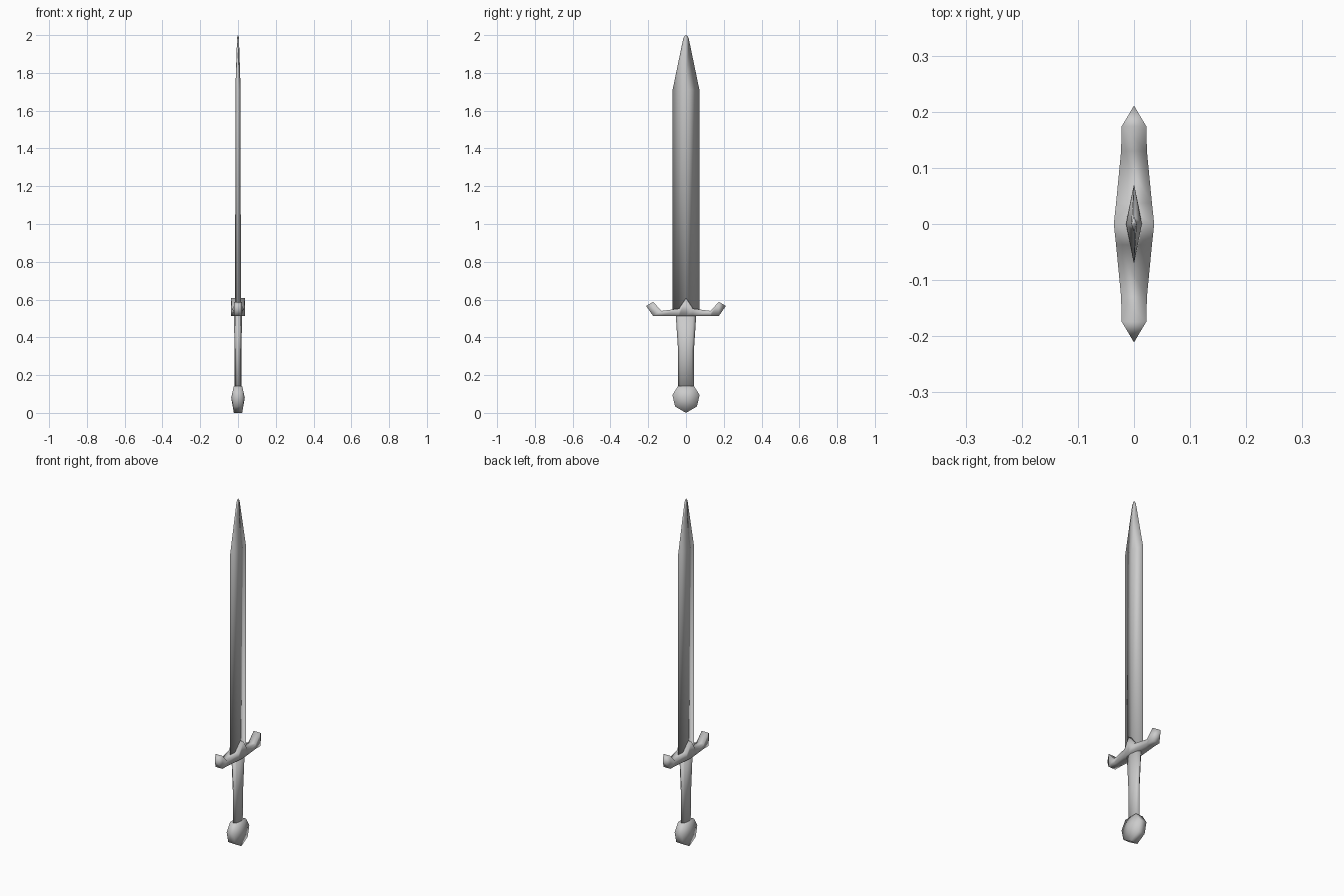
import bpy, bmesh, math

if "Cube" in bpy.data.objects:
    bpy.data.objects.remove(bpy.data.objects["Cube"])

steel = bpy.data.materials.new("grey steel")
steel.diffuse_color = (0.6, 0.6, 0.6, 1)
steel.use_nodes = True
steel.node_tree.nodes["Principled BSDF"].inputs["Base Color"].default_value = steel.diffuse_color


def finish(bm, name):
    bmesh.ops.recalc_face_normals(bm, faces=bm.faces)
    mesh = bpy.data.meshes.new(name)
    bm.to_mesh(mesh)
    bm.free()
    mesh.shade_smooth()
    mesh.materials.append(steel)
    obj = bpy.data.objects.new(name, mesh)
    bpy.context.collection.objects.link(obj)
    return obj


def loft(name, sides, rings):
    """Stack elliptical rings (half x, half y, z) and cap both ends."""
    bm = bmesh.new()
    loops = []
    for rx, ry, z in rings:
        angles = [2 * math.pi * i / sides for i in range(sides)]
        loops.append([bm.verts.new((rx * math.cos(a), ry * math.sin(a), z)) for a in angles])
    for low, high in zip(loops, loops[1:]):
        for i in range(sides):
            j = (i + 1) % sides
            bm.faces.new((low[i], low[j], high[j], high[i]))
    bm.faces.new(loops[0])
    bm.faces.new(loops[-1])
    return finish(bm, name)


# Blade: diamond section narrowing to the point
loft("blade", 4, [(0.015, 0.071, 0.53), (0.014, 0.071, 1.71),
                  (0.005, 0.014, 1.985), (0.001, 0.003, 2.0)])

# Grip: flattened handle, wider below the guard
loft("grip", 8, [(0.018, 0.042, 0.12), (0.018, 0.042, 0.33), (0.022, 0.055, 0.53)])

# Guard: stations of (y, half width, bottom z, top z), with upturned pointed arms
half = [(0.0, 0.036, 0.513, 0.608), (0.037, 0.032, 0.513, 0.552),
        (0.13, 0.023, 0.513, 0.54), (0.174, 0.022, 0.513, 0.588)]
stations = [(-y, w, b, t) for y, w, b, t in half[:0:-1]] + half
bm = bmesh.new()
loops = []
for y, w, b, t in stations:
    loops.append([bm.verts.new(p) for p in ((-w, y, b), (w, y, b), (w, y, t), (-w, y, t))])
for first, second in zip(loops, loops[1:]):
    for i in range(4):
        j = (i + 1) % 4
        bm.faces.new((first[i], first[j], second[j], second[i]))
for loop, side in ((loops[0], -1), (loops[-1], 1)):
    tip = bm.verts.new((0, side * 0.211, 0.566))
    for i in range(4):
        bm.faces.new((loop[i], loop[(i + 1) % 4], tip))
finish(bm, "guard")

# Pommel: seven-sided plate with a raised peak on each broad face
outline = [(0, 0.0), (0.058, 0.034), (0.072, 0.095), (0.042, 0.143),
           (-0.042, 0.143), (-0.072, 0.095), (-0.058, 0.034)]
bm = bmesh.new()
rims = []
for side in (-1, 1):
    rim = [bm.verts.new((side * 0.022, y, z)) for y, z in outline]
    peak = bm.verts.new((side * 0.036, 0, 0.08))
    for i in range(7):
        bm.faces.new((rim[i], rim[(i + 1) % 7], peak))
    rims.append(rim)
for i in range(7):
    j = (i + 1) % 7
    bm.faces.new((rims[0][i], rims[0][j], rims[1][j], rims[1][i]))
finish(bm, "pommel")
